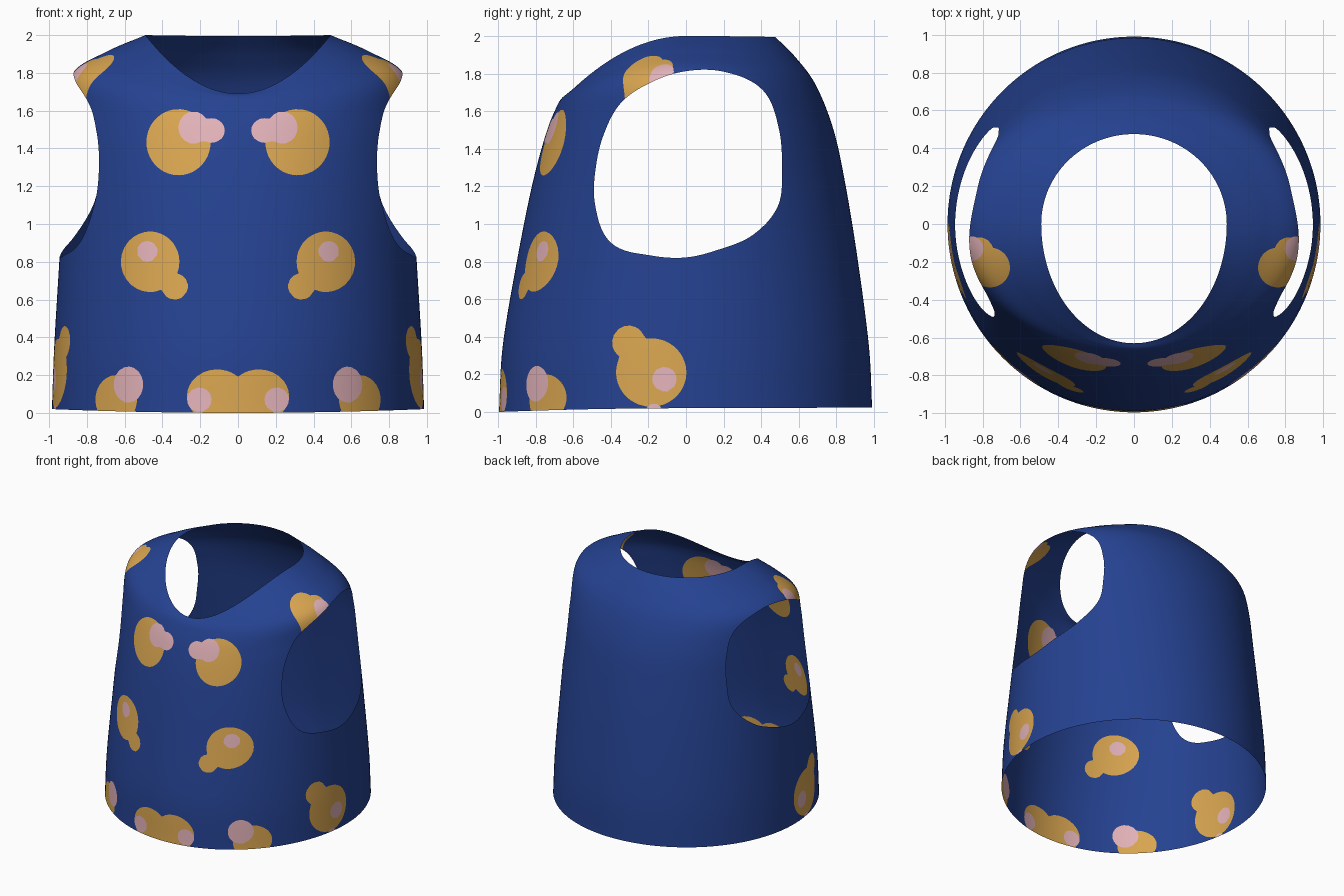
import bpy, bmesh, math
from mathutils import Vector

cube = bpy.data.objects.get("Cube")
if cube:
    bpy.data.objects.remove(cube, do_unlink=True)


def make_material(name, rgb):
    mat = bpy.data.materials.new(name)
    mat.use_nodes = True
    colour = (*rgb, 1.0)
    mat.diffuse_color = colour
    bsdf = next(n for n in mat.node_tree.nodes if n.type == 'BSDF_PRINCIPLED')
    bsdf.inputs["Base Color"].default_value = colour
    bsdf.inputs["Roughness"].default_value = 0.8
    return mat


materials = [make_material("navy_cloth", (0.0185, 0.0545, 0.283)),
             make_material("gold_spot", (0.69, 0.376, 0.08)),
             make_material("pink_spot", (0.76, 0.445, 0.479))]


def cubic(a, b, c, d, t):
    """Catmull-Rom interpolation between b and c."""
    return b + 0.5 * t * (c - a + t * (2 * a - 5 * b + 4 * c - d + t * (3 * (b - c) + d - a)))


# Body rings, hem to neckline: front depth, z, side width, z, back depth, z
RINGS = [Vector(r) for r in (
    (0.995, 0.0, 0.985, 0.02, 0.99, 0.025),
    (0.975, 0.35, 0.973, 0.35, 0.973, 0.35),
    (0.90, 0.80, 0.945, 0.82, 0.915, 0.80),
    (0.82, 1.20, 0.92, 1.25, 0.85, 1.20),
    (0.745, 1.48, 0.905, 1.60, 0.785, 1.50),
    (0.69, 1.62, 0.875, 1.80, 0.69, 1.74),
    (0.66, 1.67, 0.69, 1.915, 0.58, 1.89),
    (0.63, 1.69, 0.49, 2.0, 0.475, 1.995))]
SEGMENTS, STEPS = 200, 14

# Armhole outline: radii at equal angles around its centre, seen from the side
ARM_CENTRE = 1.3
ARM_RADII = (0.51, 0.535, 0.58, 0.55, 0.513, 0.49, 0.488, 0.472,
             0.48, 0.523, 0.565, 0.505, 0.478, 0.47, 0.505, 0.53)

# Spots as ellipses: centre u, centre v, radius u, radius v
GOLD = {
    "front": [(0.315, 1.433, 0.17, 0.175), (0.465, 0.8, 0.155, 0.16), (0.335, 0.67, 0.07, 0.07),
              (0.11, 0.09, 0.16, 0.14), (0.645, 0.07, 0.11, 0.13)],
    "side": [(-0.185, 0.21, 0.187, 0.182), (-0.305, 0.37, 0.088, 0.09)],
    "top": [(0.76, -0.23, 0.105, 0.105), (0.82, -0.15, 0.08, 0.08)]}
PINK = {
    "front": [(0.14, 1.495, 0.07, 0.065), (0.235, 1.51, 0.08, 0.085), (0.48, 0.855, 0.055, 0.055),
              (0.205, 0.07, 0.065, 0.065), (0.58, 0.15, 0.078, 0.095)],
    "side": [(-0.115, 0.175, 0.065, 0.065), (-0.17, 0.01, 0.04, 0.035)],
    "top": [(0.86, -0.13, 0.065, 0.065)]}


def spot_field(spots):
    """Function that is negative inside the spots; both sides are mirrored."""
    def field(p):
        x, best = abs(p.x), 1.0
        views = (("front", p.y < -0.4, x, p.z),
                 ("side", x > 0.6, p.y, p.z),
                 ("top", p.z > 1.5, x, p.y))
        for view, visible, u, v in views:
            if visible:
                for cu, cv, ru, rv in spots[view]:
                    best = min(best, ((u - cu) / ru) ** 2 + ((v - cv) / rv) ** 2 - 1)
        return best
    return field


def armhole_field(p):
    if abs(p.x) < 0.4:
        return 1.0
    n = len(ARM_RADII)
    dy, dz = p.y, p.z - ARM_CENTRE
    a = (math.atan2(dz, dy) / math.tau * n) % n
    i = int(a)
    radius = cubic(*(ARM_RADII[(i + k) % n] for k in (-1, 0, 1, 2)), a - i)
    return math.hypot(dy, dz) - radius


def cut_along(bm, field):
    """Cut edges into the mesh along the zero line of a field."""
    value = {v: field(v.co) for v in bm.verts}
    cuts = set()
    for edge in list(bm.edges):
        a, b = edge.verts
        if (value[a] < 0) == (value[b] < 0):
            continue
        lo, hi = 0.0, 1.0
        for _ in range(14):
            mid = (lo + hi) / 2
            if (field(a.co.lerp(b.co, mid)) < 0) == (value[a] < 0):
                lo = mid
            else:
                hi = mid
        cuts.add(bmesh.utils.edge_split(edge, a, hi)[1])
    for face in list(bm.faces):
        hits = [v for v in face.verts if v in cuts]
        if len(hits) == 2 and not bm.edges.get(hits):
            bmesh.utils.face_split(face, hits[0], hits[1])


# Loft the garment body
bm = bmesh.new()
padded = [2 * RINGS[0] - RINGS[1]] + RINGS + [2 * RINGS[-1] - RINGS[-2]]
rows = []
for i in range(len(RINGS) - 1):
    rows += [cubic(*padded[i:i + 4], s / STEPS) for s in range(STEPS)]
rows.append(RINGS[-1])
grid = []
for front, front_z, side, side_z, back, back_z in rows:
    loop = []
    for k in range(SEGMENTS):
        angle = math.tau * k / SEGMENTS
        c, s = math.cos(angle), math.sin(angle)
        depth, end_z = (back, back_z) if s > 0 else (front, front_z)
        loop.append(bm.verts.new((side * c, depth * s, side_z + (end_z - side_z) * s * s)))
    grid.append(loop)
for low, high in zip(grid, grid[1:]):
    for k in range(SEGMENTS):
        j = (k + 1) % SEGMENTS
        bm.faces.new((low[k], low[j], high[j], high[k]))

# Open the armholes
cut_along(bm, armhole_field)
inside = [f for f in bm.faces if armhole_field(f.calc_center_median()) < 0]
bmesh.ops.delete(bm, geom=inside, context='FACES')

# Cut the spot outlines and colour the faces inside them
for index, spots in ((1, GOLD), (2, PINK)):
    field = spot_field(spots)
    cut_along(bm, field)
    for face in bm.faces:
        if field(face.calc_center_median()) < 0:
            face.material_index = index

for face in bm.faces:
    face.smooth = True
mesh = bpy.data.meshes.new("vest")
bm.to_mesh(mesh)
bm.free()
for mat in materials:
    mesh.materials.append(mat)
vest = bpy.data.objects.new("vest", mesh)
bpy.context.collection.objects.link(vest)
